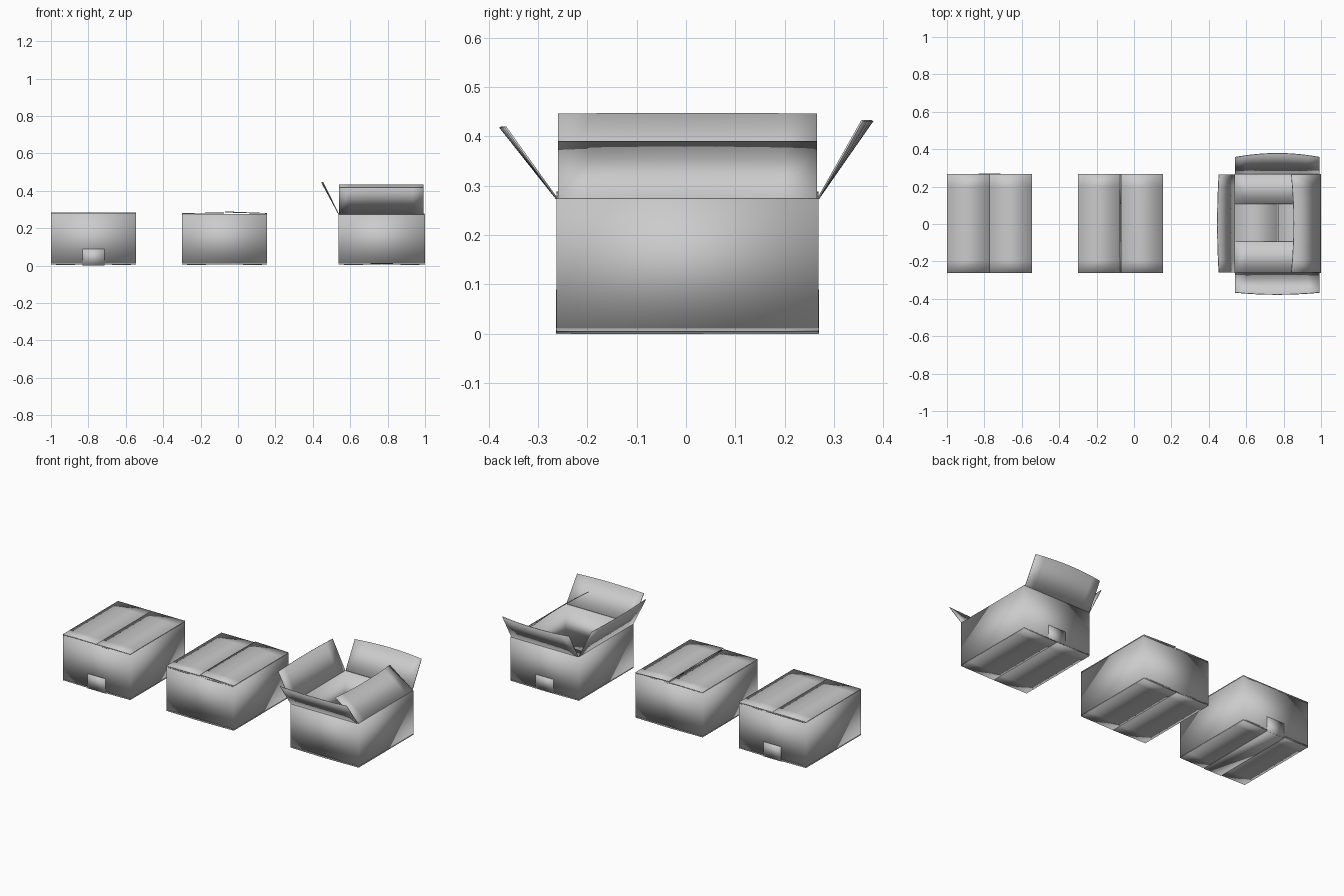
import bpy, bmesh
from mathutils import Vector

cube = bpy.data.objects.get("Cube")
if cube:
    bpy.data.objects.remove(cube, do_unlink=True)

card = bpy.data.materials.new("grey_cardboard")
card.use_nodes = True
GREY = (0.6, 0.6, 0.6, 1)
card.diffuse_color = GREY
card.node_tree.nodes["Principled BSDF"].inputs["Base Color"].default_value = GREY

THICK = 0.004
FRONT, BACK = -0.262, 0.268
FLOOR = 0.011


def finish(name, bm, thickness, offset):
    """Turn a sheet into a thin cardboard part."""
    mesh = bpy.data.meshes.new(name)
    bm.to_mesh(mesh)
    bm.free()
    mesh.materials.append(card)
    obj = bpy.data.objects.new(name, mesh)
    bpy.context.collection.objects.link(obj)
    mod = obj.modifiers.new("thickness", "SOLIDIFY")
    mod.thickness = thickness
    mod.offset = offset
    mod.use_even_offset = True
    bpy.ops.object.select_all(action="DESELECT")
    obj.select_set(True)
    bpy.context.view_layer.objects.active = obj
    bpy.ops.object.shade_smooth_by_angle(angle=0.5)
    return obj


def panel(name, a, b, tip_a, tip_b, bow=(0, 0, 0), thickness=THICK, steps=8):
    """Flap from hinge a-b to tip edge, the tip bowed at its middle."""
    a, b, tip_a, tip_b, bow = map(Vector, (a, b, tip_a, tip_b, bow))
    bm = bmesh.new()
    rows = []
    for i in range(steps + 1):
        t = i / steps
        tip = tip_a.lerp(tip_b, t) + bow * (1 - (2 * t - 1) ** 2)
        rows.append((bm.verts.new(a.lerp(b, t)), bm.verts.new(tip)))
    for (p, q), (r, s) in zip(rows, rows[1:]):
        bm.faces.new((p, r, s, q))
    return finish(name, bm, thickness, 0)


def walls(name, x0, x1, top):
    """Four-sided sleeve, open above and below."""
    bm = bmesh.new()
    ring = [(x0, FRONT), (x1, FRONT), (x1, BACK), (x0, BACK)]
    low = [bm.verts.new((x, y, FLOOR)) for x, y in ring]
    high = [bm.verts.new((x, y, top)) for x, y in ring]
    for i in range(4):
        j = (i + 1) % 4
        bm.faces.new((low[i], low[j], high[j], high[i]))
    return finish(name, bm, THICK, -1)


def minor_flaps(name, x0, x1, z):
    """Short inner flaps hinged on the front and back."""
    for side, hinge, tip in (("front", FRONT, -0.093), ("back", BACK, 0.108)):
        inset = 0.004
        panel(f"{name}_{side}_inner_flap", (x0 + inset, hinge, z), (x1 - inset, hinge, z),
              (x0 + inset, tip, z), (x1 - inset, tip, z))


def major_flaps(name, x0, x1, z, left_z, right_z, gap, bow=(0, 0, 0)):
    """Long outer flaps meeting at the middle seam."""
    mid = (x0 + x1) / 2
    for side, hinge, tip, tip_z in (("right", x0, mid - gap, right_z),
                                    ("left", x1, mid + gap, left_z)):
        panel(f"{name}_{side}_outer_flap", (hinge, FRONT, z), (hinge, BACK, z),
              (tip, FRONT, tip_z), (tip, BACK, tip_z), bow)


def carton(name, x0, x1, top):
    """Sleeve with a folded bottom."""
    walls(name + "_walls", x0, x1, top)
    minor_flaps(name + "_bottom", x0, x1, FLOOR + 0.002)
    major_flaps(name + "_bottom", x0, x1, 0.007, 0.004, 0.004, 0.001)


def tape_tabs(name, x0, x1, z0, z1, sides):
    """Tape ends folded on to the walls."""
    mid, half = (x0 + x1) / 2, 0.06
    for side, y in sides:
        panel(f"{name}_{side}_tape_end", (mid - half, y, z0), (mid + half, y, z0),
              (mid - half, y, z1), (mid + half, y, z1), thickness=0.001, steps=1)


ENDS = (("front", FRONT - 0.0006), ("back", BACK + 0.0006))

# Sealed box
x0, x1 = -1.0, -0.545
carton("sealed_box", x0, x1, 0.282)
minor_flaps("sealed_box_top", x0, x1, 0.280)
major_flaps("sealed_box_top", x0, x1, 0.285, 0.285, 0.285, 0)
mid = (x0 + x1) / 2
panel("sealed_box_bottom_tape", (mid - 0.06, FRONT, 0.001), (mid - 0.06, BACK, 0.001),
      (mid + 0.06, FRONT, 0.001), (mid + 0.06, BACK, 0.001), thickness=0.002, steps=1)
tape_tabs("sealed_box", x0, x1, 0.001, 0.09, ENDS)

# Closed box, one top flap lifted a little at the seam
x0, x1 = -0.30, 0.155
carton("closed_box", x0, x1, 0.275)
minor_flaps("closed_box_top", x0, x1, 0.273)
major_flaps("closed_box_top", x0, x1, 0.279, 0.286, 0.280, 0.002, (0, 0, 0.002))

# Open box with four raised flaps
x0, x1 = 0.537, 1.0
RIM = 0.274
carton("open_box", x0, x1, RIM)
tape_tabs("open_box", x0, x1, 0.008, 0.09, ENDS[1:])
a, b = x0 + 0.004, x1 - 0.008
panel("open_box_front_flap", (a, FRONT, RIM), (b, FRONT, RIM),
      (a, -0.366, 0.419), (b, -0.366, 0.419), (0, -0.011, 0))
panel("open_box_back_flap", (a, BACK, RIM), (b, BACK, RIM),
      (a, 0.357, 0.432), (b, 0.357, 0.432), (0, 0.021, 0))
c, d = FRONT + 0.003, BACK - 0.003
panel("open_box_right_flap", (x0 + 0.002, c, RIM), (x0 + 0.002, d, RIM),
      (0.454, c, 0.446), (0.454, d, 0.446), (-0.008, 0, 0))
panel("open_box_left_flap", (x1 - 0.003, c, RIM), (x1 - 0.003, d, RIM),
      (0.841, c, 0.389), (0.841, d, 0.389), (0.013, 0, 0))
